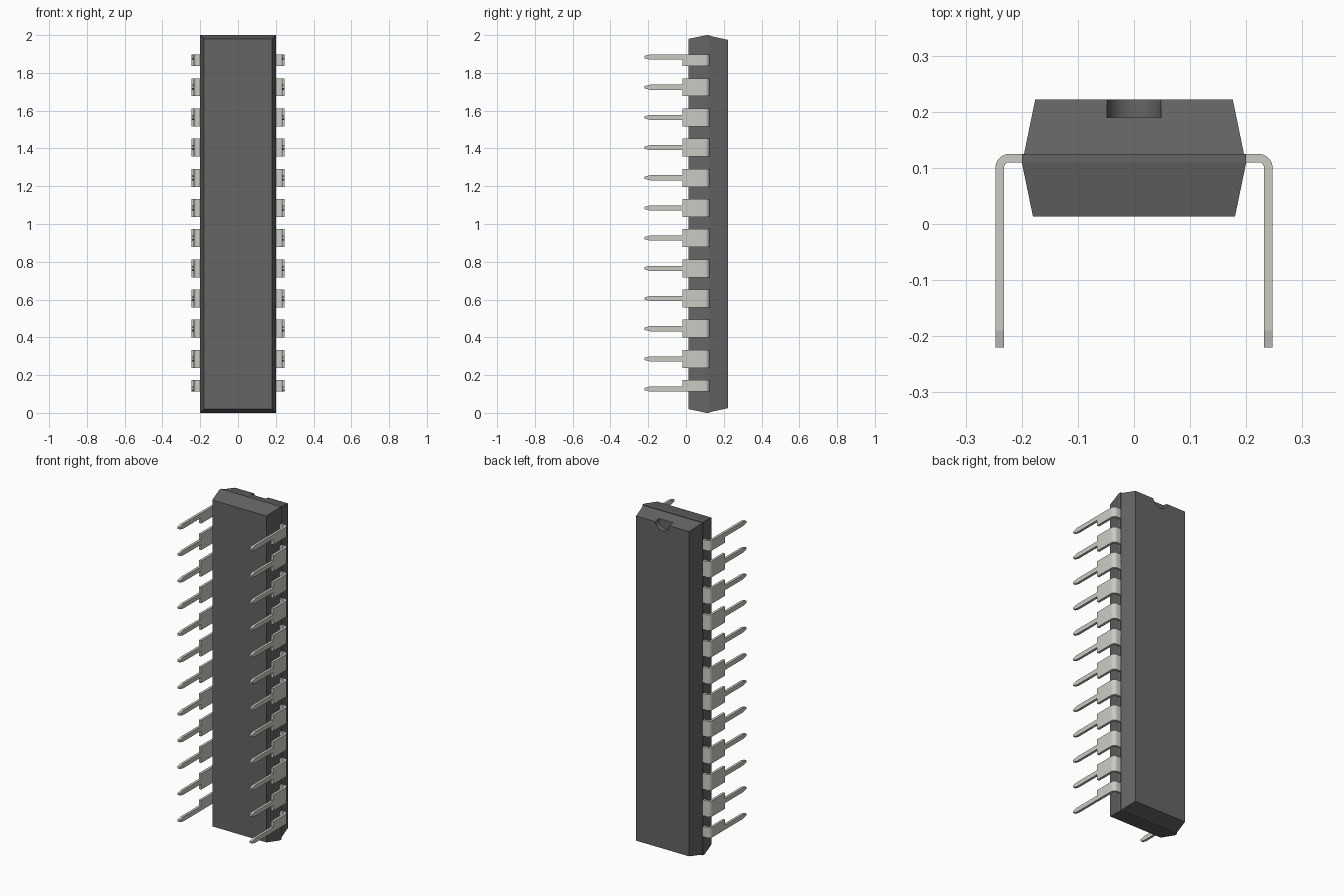
import bpy, bmesh
from math import sin, cos, pi, radians
from mathutils import Matrix

if "Cube" in bpy.data.objects:
    bpy.data.objects.remove(bpy.data.objects["Cube"])


def material(name, color):
    mat = bpy.data.materials.new(name)
    mat.diffuse_color = (*color, 1)
    mat.use_nodes = True
    mat.node_tree.nodes["Principled BSDF"].inputs["Base Color"].default_value = mat.diffuse_color
    return mat


def loft(bm, rings):
    """Skin a list of four-point rings into a closed solid."""
    loops = [[bm.verts.new(p) for p in ring] for ring in rings]
    for a, b in zip(loops, loops[1:]):
        for i in range(4):
            j = (i + 1) % 4
            bm.faces.new((a[i], a[j], b[j], b[i]))
    bm.faces.new(loops[0][::-1])
    bm.faces.new(loops[-1])


def finish(bm, name, mat=None):
    bmesh.ops.recalc_face_normals(bm, faces=bm.faces)
    mesh = bpy.data.meshes.new(name)
    bm.to_mesh(mesh)
    bm.free()
    obj = bpy.data.objects.new(name, mesh)
    bpy.context.collection.objects.link(obj)
    if mat:
        mesh.materials.append(mat)
    return obj


def smooth(obj, degrees):
    bpy.ops.object.select_all(action='DESELECT')
    obj.select_set(True)
    bpy.context.view_layer.objects.active = obj
    bpy.ops.object.shade_smooth_by_angle(angle=radians(degrees))


plastic = material("dark_plastic", (0.13, 0.13, 0.13))
metal = material("tinned_metal", (0.6, 0.6, 0.56))

# Moulded body: rectangles (depth y, half width, end inset) with a small parting-line step
bm = bmesh.new()
sections = [(0.013, 0.18, 0.02), (0.11, 0.2, 0), (0.125, 0.2, 0),
            (0.125, 0.196, 0.004), (0.222, 0.176, 0.025)]
loft(bm, [[(-w, y, e), (w, y, e), (w, y, 2 - e), (-w, y, 2 - e)] for y, w, e in sections])
body = finish(bm, "body", plastic)

# Orientation notch cut into the top end
bm = bmesh.new()
bmesh.ops.create_cone(bm, cap_ends=True, segments=48, radius1=0.048, radius2=0.048, depth=0.1,
                      matrix=Matrix.Translation((0, 0.24, 1.98)) @ Matrix.Rotation(pi / 2, 4, 'X'))
cutter = finish(bm, "notch_cutter", plastic)
cutter.hide_render = True
cut = body.modifiers.new("notch", 'BOOLEAN')
cut.operation = 'DIFFERENCE'
cut.solver = 'EXACT'
cut.object = cutter
bpy.context.view_layer.objects.active = body
bpy.ops.object.modifier_apply(modifier="notch")
bpy.data.objects.remove(cutter)
smooth(body, 9)

# Pins: bent strip, wide at the shoulder, narrow leg, tapered tip
WIDE, NARROW, TIP = 0.0475, 0.0135, 0.006
PITCH, COUNT, BEND = 0.1598, 12, 10


def add_pin(bm, z, low, high):
    """low and high are the shoulder's half widths below and above the leg."""
    rings = []

    def section(outer, inner, lo, hi):
        rings.append([(*outer, z - lo), (*inner, z - lo), (*inner, z + hi), (*outer, z + hi)])

    section((0.19, 0.125), (0.19, 0.11), low, high)
    for i in range(BEND + 1):
        a = pi / 2 * (1 - i / BEND)
        c, s = cos(a), sin(a)
        section((0.222 + 0.025 * c, 0.1 + 0.025 * s),
                (0.222 + 0.01 * c, 0.1 + 0.01 * s), low, high)
    for y, lo, hi in [(-0.018, low, high), (-0.0185, NARROW, NARROW),
                      (-0.19, NARROW, NARROW), (-0.22, TIP, TIP)]:
        section((0.247, y), (0.232, y), lo, hi)
    loft(bm, rings)


# The two end pins have only an inward half shoulder
bm = bmesh.new()
for i in range(COUNT):
    add_pin(bm, 1.005 + (i - (COUNT - 1) / 2) * PITCH,
            NARROW if i == 0 else WIDE, NARROW if i == COUNT - 1 else WIDE)
pins = finish(bm, "pins", metal)
smooth(pins, 10)
mirror = pins.modifiers.new("other_side", 'MIRROR')
mirror.use_axis = (True, False, False)
